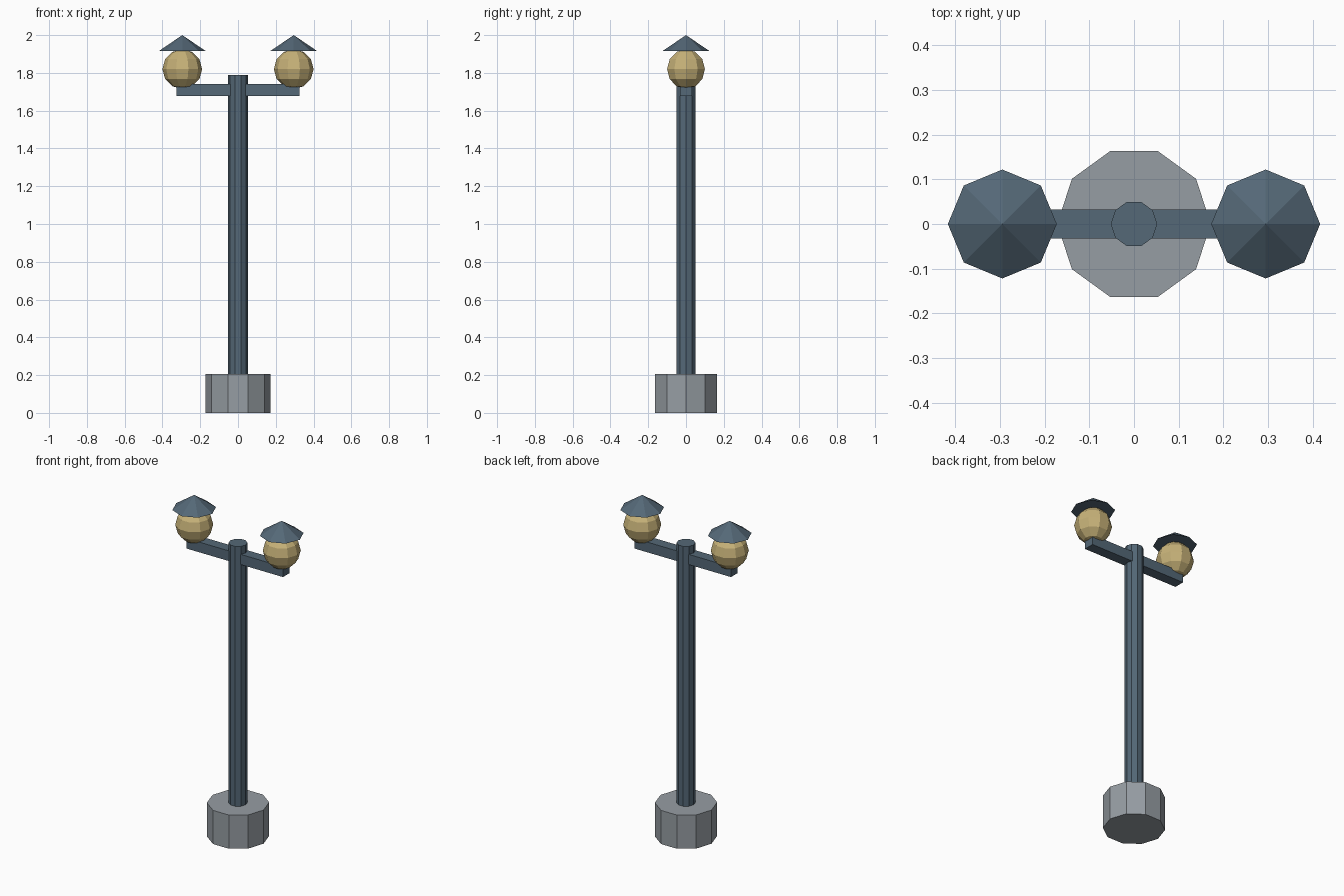
import bpy, bmesh
from math import pi
from mathutils import Matrix

if "Cube" in bpy.data.objects:
    bpy.data.objects.remove(bpy.data.objects["Cube"])


def material(name, rgb):
    m = bpy.data.materials.new(name)
    m.diffuse_color = (*rgb, 1.0)
    m.use_nodes = True
    m.node_tree.nodes["Principled BSDF"].inputs["Base Color"].default_value = m.diffuse_color
    return m


SLATE = material("slate_metal", (0.089, 0.138, 0.184))
STONE = material("grey_stone", (0.305, 0.337, 0.366))
GLASS = material("warm_glass", (0.565, 0.440, 0.188))


def finish(name, bm, mat):
    bmesh.ops.recalc_face_normals(bm, faces=bm.faces)
    me = bpy.data.meshes.new(name)
    bm.to_mesh(me)
    bm.free()
    me.materials.append(mat)
    ob = bpy.data.objects.new(name, me)
    bpy.context.collection.objects.link(ob)
    return ob


def place(x, z):
    # turn so the first corner points along x
    return Matrix.Translation((x, 0, z)) @ Matrix.Rotation(pi / 2, 4, 'Z')


def cone(name, mat, sides, r1, r2, z0, z1, x=0.0):
    bm = bmesh.new()
    bmesh.ops.create_cone(bm, cap_ends=True, segments=sides, radius1=r1, radius2=r2,
                          depth=z1 - z0, matrix=place(x, (z0 + z1) / 2))
    bmesh.ops.remove_doubles(bm, verts=bm.verts, dist=1e-5)
    return finish(name, bm, mat)


# Base and pole
cone("base", STONE, 10, 0.172, 0.172, 0.0, 0.205)
cone("pole", SLATE, 10, 0.052, 0.052, 0.19, 1.788)

# Cross arm
bm = bmesh.new()
bmesh.ops.create_cube(bm, size=1.0, matrix=Matrix.Translation((0, 0, 1.709))
                      @ Matrix.Diagonal((0.652, 0.065, 0.062, 1)))
finish("cross_arm", bm, SLATE)

# Globe and cap on each end of the arm
for side, x in (("left", -0.295), ("right", 0.295)):
    bm = bmesh.new()
    bmesh.ops.create_uvsphere(bm, u_segments=10, v_segments=6, radius=0.105,
                              matrix=place(x, 1.82))
    finish(side + "_globe", bm, GLASS)
    cone(side + "_cap", SLATE, 8, 0.122, 0.0, 1.917, 2.0, x)
